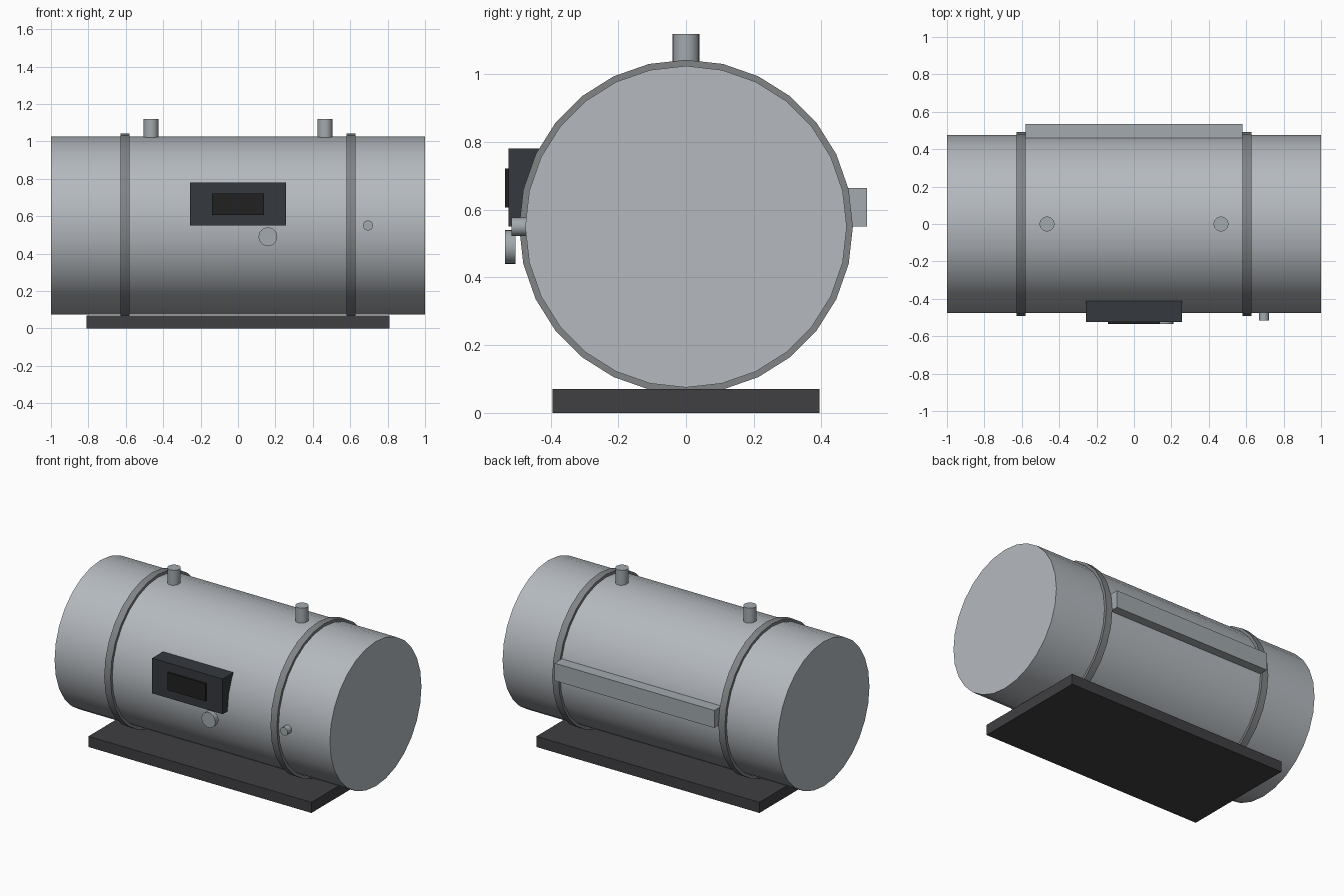
import bpy, math

if "Cube" in bpy.data.objects:
    bpy.data.objects.remove(bpy.data.objects["Cube"])


def material(name, rgb):
    m = bpy.data.materials.new(name)
    m.diffuse_color = (*rgb, 1)
    m.use_nodes = True
    m.node_tree.nodes["Principled BSDF"].inputs["Base Color"].default_value = m.diffuse_color
    return m


steel = material("steel", (0.46, 0.49, 0.52))
strap = material("strap_grey", (0.22, 0.23, 0.24))
dark = material("dark_housing", (0.035, 0.04, 0.047))
black = material("display_black", (0.015, 0.015, 0.016))
base_mat = material("base_dark", (0.05, 0.05, 0.055))
fitting = material("fitting_grey", (0.36, 0.40, 0.42))


def box(name, x, y, z, mat):
    """Box from (min, max) ranges on each axis."""
    bpy.ops.mesh.primitive_cube_add(size=1, location=[(a + b) / 2 for a, b in (x, y, z)])
    ob = bpy.context.object
    ob.name = name
    ob.scale = [b - a for a, b in (x, y, z)]
    bpy.ops.object.transform_apply(location=False, rotation=False)
    ob.data.materials.append(mat)


def rod(name, loc, radius, length, axis, mat, sides):
    """Smooth cylinder along the given axis."""
    rot = {"x": (0, math.pi / 2, 0), "y": (math.pi / 2, 0, 0), "z": (0, 0, 0)}[axis]
    bpy.ops.mesh.primitive_cylinder_add(vertices=sides, radius=radius, depth=length,
                                        location=loc, rotation=rot)
    ob = bpy.context.object
    ob.name = name
    ob.data.materials.append(mat)
    bpy.ops.object.transform_apply(location=False, scale=False)
    bpy.ops.object.shade_smooth_by_angle(angle=math.radians(35))


# Tank and base plate
rod("tank_body", (0, 0, 0.55), 0.475, 2.0, "x", steel, 28)
box("base_plate", (-0.81, 0.81), (-0.395, 0.395), (0, 0.07), base_mat)

# Straps and top nozzles, mirrored in x
for side, s in (("left", -1), ("right", 1)):
    rod(f"strap_{side}", (s * 0.604, 0, 0.55), 0.493, 0.046, "x", strap, 28)
    rod(f"top_nozzle_{side}", (s * 0.465, 0, 1.065), 0.04, 0.11, "z", fitting, 20)

# Front control box, display, gauge and outlet
box("control_box", (-0.256, 0.256), (-0.525, -0.41), (0.55, 0.781), dark)
box("display", (-0.138, 0.138), (-0.535, -0.515), (0.607, 0.722), black)
rod("gauge", (0.16, -0.519, 0.49), 0.05, 0.032, "y", fitting, 24)
rod("outlet", (0.695, -0.485, 0.55), 0.027, 0.06, "y", fitting, 16)

# Rear rail
box("rear_rail", (-0.58, 0.58), (0.45, 0.535), (0.55, 0.665), fitting)
